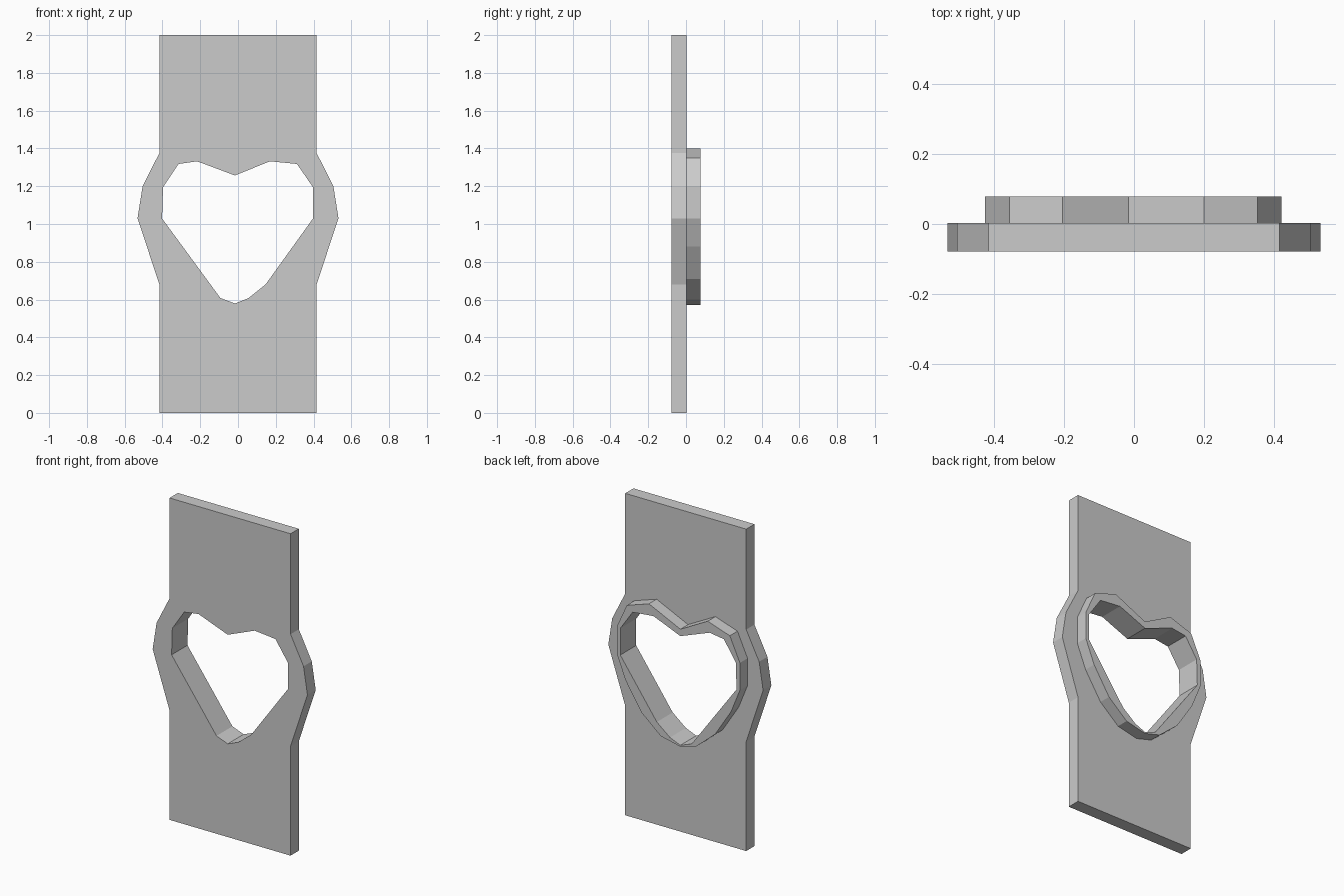
import bpy, bmesh

if "Cube" in bpy.data.objects:
    bpy.data.objects.remove(bpy.data.objects["Cube"])


def mirrored(half, c=-0.002):
    """Close a right-hand half outline by mirroring it about x = c."""
    return half + [(2 * c - x, z) for x, z in reversed(half)]


def pierced_slab(name, outer, inner, y0, y1):
    """Flat slab with a hole, lying in XZ and extruded from y0 to y1."""
    bm = bmesh.new()
    edges = []
    for loop in (outer, inner):
        vs = [bm.verts.new((x, y0, z)) for x, z in loop]
        edges += [bm.edges.new((vs[i - 1], vs[i])) for i in range(len(vs))]
    bmesh.ops.triangle_fill(bm, edges=edges, use_beauty=True, normal=(0, -1, 0))
    ext = bmesh.ops.extrude_face_region(bm, geom=bm.faces[:], use_keep_orig=True)
    moved = [g for g in ext["geom"] if isinstance(g, bmesh.types.BMVert)]
    bmesh.ops.translate(bm, verts=moved, vec=(0, y1 - y0, 0))
    bmesh.ops.recalc_face_normals(bm, faces=bm.faces[:])
    me = bpy.data.meshes.new(name)
    bm.to_mesh(me)
    bm.free()
    ob = bpy.data.objects.new(name, me)
    bpy.context.collection.objects.link(ob)
    return ob


# Heart-shaped opening
heart = [(-0.016, 1.257), (0.169, 1.332), (0.312, 1.318), (0.397, 1.195),
         (0.397, 1.029), (0.146, 0.68), (0.056, 0.608), (-0.016, 0.579),
         (-0.093, 0.608), (-0.402, 1.029), (-0.397, 1.195), (-0.315, 1.318),
         (-0.217, 1.332)]

# Plate with widened middle
plate = mirrored([(0.416, 0.0), (0.416, 0.68), (0.532, 1.03), (0.505, 1.2),
                  (0.416, 1.376), (0.416, 2.0)], 0.0)
pierced_slab("plate", plate, heart, -0.078, 0.003)

# Raised rim around the opening at the back
side = [(0.12, 0.60), (0.25, 0.71), (0.36, 0.88), (0.421, 1.03),
        (0.421, 1.2), (0.352, 1.35), (0.20, 1.40)]
left = [(-0.004 - x, z) for x, z in reversed(side)]
rim = [(-0.016, 0.57)] + side + [(-0.016, 1.30)] + left
pierced_slab("heart_rim", rim, heart, 0.003, 0.078)
